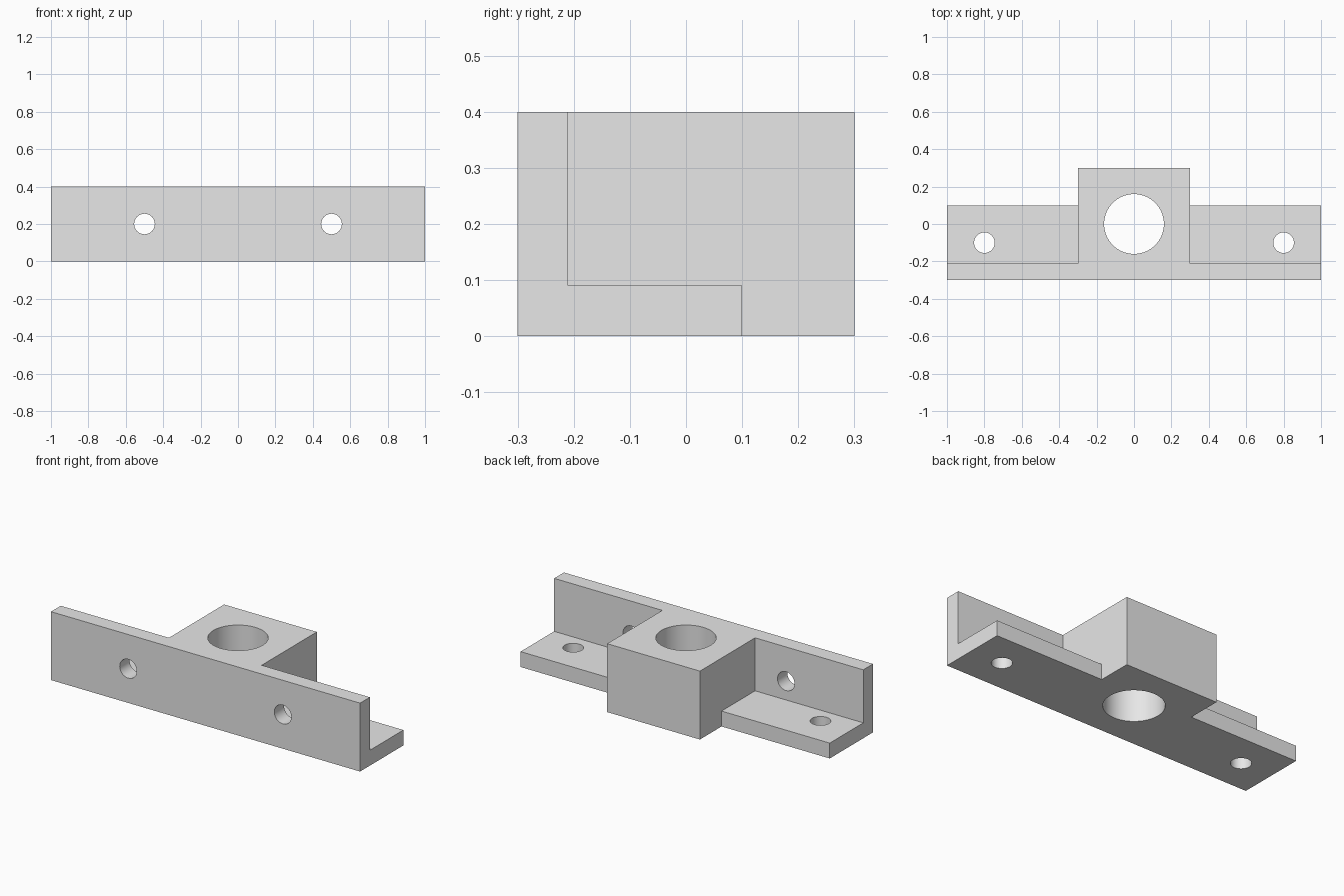
import bpy
import bmesh
from mathutils import Matrix, Vector

cube = bpy.data.objects.get("Cube")
if cube:
    bpy.data.objects.remove(cube, do_unlink=True)

HEIGHT = 0.4
THICK = 0.09
FRONT = -0.3
BLOCK_HALF = 0.3

grey = bpy.data.materials.new("plain grey")
grey.use_nodes = True
colour = (0.8, 0.8, 0.8, 1)
grey.diffuse_color = colour
grey.node_tree.nodes["Principled BSDF"].inputs["Base Color"].default_value = colour


def make_object(name, bm):
    bmesh.ops.recalc_face_normals(bm, faces=bm.faces)
    mesh = bpy.data.meshes.new(name)
    bm.to_mesh(mesh)
    bm.free()
    mesh.materials.append(grey)
    obj = bpy.data.objects.new(name, mesh)
    bpy.context.collection.objects.link(obj)
    return obj


def box(name, low, high):
    low, high = Vector(low), Vector(high)
    bm = bmesh.new()
    bmesh.ops.create_cube(bm, size=1, matrix=Matrix.Translation((low + high) / 2)
                          @ Matrix.Diagonal((*(high - low), 1)))
    return make_object(name, bm)


def rod(name, radius, centre, axis="Z", sides=64):
    bm = bmesh.new()
    turn = Matrix.Rotation(1.5707963, 4, "X") if axis == "Y" else Matrix()
    bmesh.ops.create_cone(bm, cap_ends=True, segments=sides, radius1=radius,
                          radius2=radius, depth=1,
                          matrix=Matrix.Translation(centre) @ turn)
    return make_object(name, bm)


# Bracket body: T-shaped plan raised to full height
plan = [(-1, FRONT), (1, FRONT), (1, 0.1), (BLOCK_HALF, 0.1),
        (BLOCK_HALF, 0.3), (-BLOCK_HALF, 0.3), (-BLOCK_HALF, 0.1), (-1, 0.1)]
bm = bmesh.new()
base = bm.faces.new([bm.verts.new((x, y, 0)) for x, y in plan])
raised = bmesh.ops.extrude_face_region(bm, geom=[base])["geom"]
bmesh.ops.translate(bm, vec=(0, 0, HEIGHT),
                    verts=[v for v in raised if isinstance(v, bmesh.types.BMVert)])
bracket = make_object("mounting_bracket", bm)

# Cutters: space above each flange, screw holes and the central bore
cutters = [rod("bore_cutter", 0.16, (0, 0, 0.2))]
for side, s in (("left", 1), ("right", -1)):
    inner, outer = sorted((s * BLOCK_HALF, s * 1.2))
    cutters += [
        box(side + "_flange_cutter", (inner, FRONT + THICK, THICK), (outer, 0.2, 0.6)),
        rod(side + "_flange_hole_cutter", 0.055, (s * 0.8, -0.1, 0), sides=48),
        rod(side + "_wall_hole_cutter", 0.055, (s * 0.5, FRONT, 0.2), "Y", 48),
    ]
for cutter in cutters:
    cutter.hide_render = True
    cut = bracket.modifiers.new(cutter.name, "BOOLEAN")
    cut.operation = "DIFFERENCE"
    cut.solver = "EXACT"
    cut.object = cutter

# Bake the cuts, drop the cutters and smooth only the hole walls
bpy.context.view_layer.update()
graph = bpy.context.evaluated_depsgraph_get()
finished = bpy.data.meshes.new_from_object(bracket.evaluated_get(graph))
bracket.modifiers.clear()
bracket.data = finished
for cutter in cutters:
    bpy.data.objects.remove(cutter, do_unlink=True)

bpy.ops.object.select_all(action="DESELECT")
bracket.select_set(True)
bpy.context.view_layer.objects.active = bracket
bpy.ops.object.shade_smooth_by_angle(angle=0.5)
